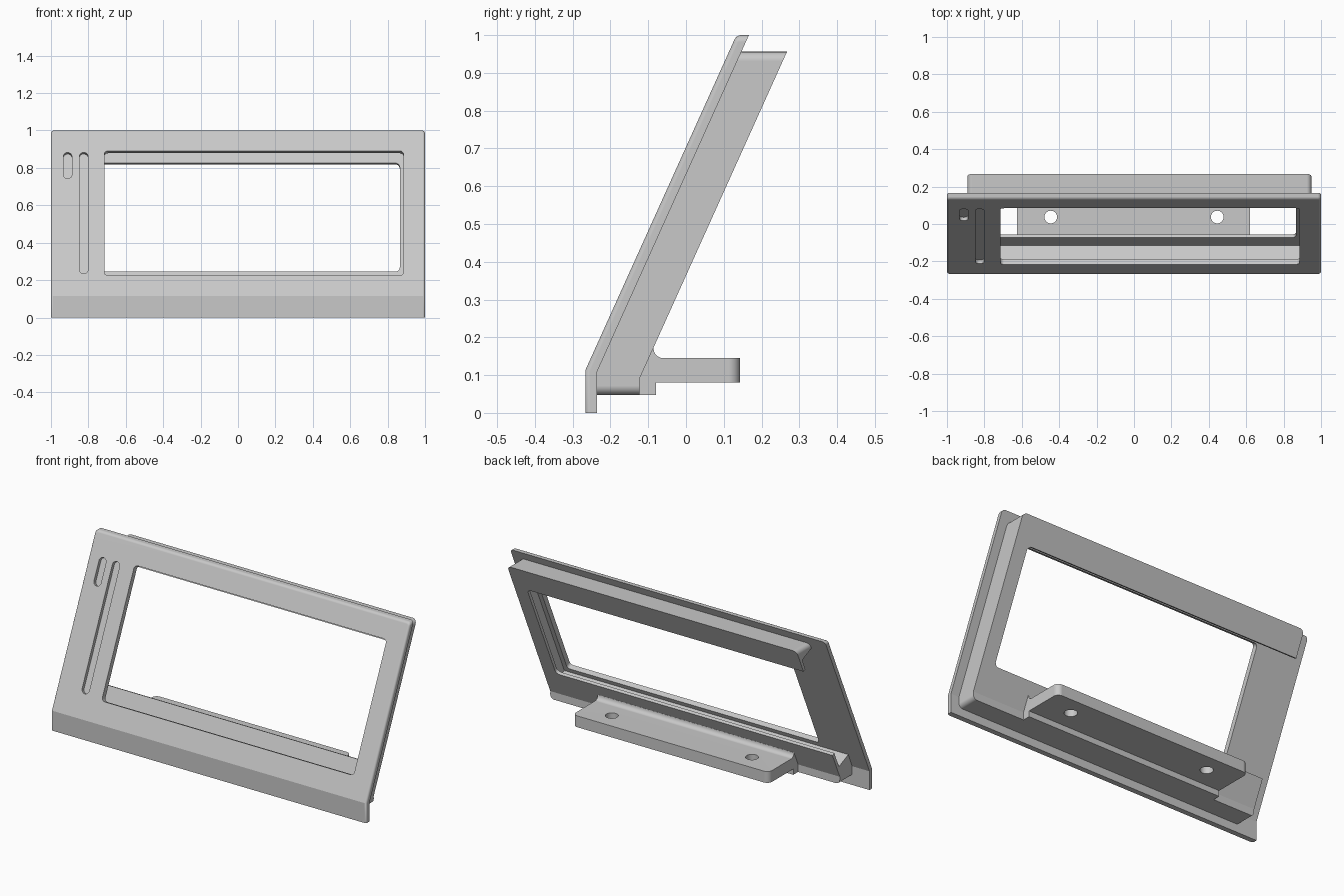
import bpy, bmesh, math
from mathutils import Matrix, Vector

default = bpy.data.objects.get("Cube")
if default:
    bpy.data.objects.remove(default)

# One plain grey for everything
grey = bpy.data.materials.new("plain_grey")
grey.use_nodes = True
COLOUR = (0.58, 0.58, 0.58, 1)
grey.diffuse_color = COLOUR
grey.node_tree.nodes["Principled BSDF"].inputs["Base Color"].default_value = COLOUR

# Sloped frame: u runs up the slope, v runs back through the panel
ANGLE = math.atan(0.451)
S, C = math.sin(ANGLE), math.cos(ANGLE)
BEND = Vector((0, -0.266, 0.114))
SLOPE = Matrix(((1, 0, 0, 0), (0, S, C, BEND.y), (0, C, -S, BEND.z), (0, 0, 0, 1)))
PANEL, DEPTH = 0.03, 0.14


def on_slope(v, z):
    """Point (y, z) at height z on the sloped plane lying v behind the front."""
    return (BEND.y + v / C + (z - BEND.z) * S / C, z)


def face_outward(bm):
    """Make the closed solid's faces point outward."""
    bm.normal_update()
    bmesh.ops.recalc_face_normals(bm, faces=bm.faces)
    if bm.calc_volume(signed=True) < 0:
        bmesh.ops.reverse_faces(bm, faces=bm.faces)
    bm.normal_update()


def finish(bm, name):
    face_outward(bm)
    mesh = bpy.data.meshes.new(name)
    bm.to_mesh(mesh)
    bm.free()
    obj = bpy.data.objects.new(name, mesh)
    bpy.context.collection.objects.link(obj)
    mesh.materials.append(grey)
    return obj


def round_edges(bm, test, radius, segments=6):
    edges = [e for e in bm.edges if test(e)]
    bmesh.ops.bevel(bm, geom=edges, offset=radius, segments=segments,
                    profile=0.5, affect='EDGES', clamp_overlap=True)
    bm.normal_update()


def along(edge, axis):
    return abs((edge.verts[1].co - edge.verts[0].co).normalized()[axis]) > 0.99


def extrude_profile(points, x0, x1):
    """Closed prism with a (y, z) outline running from x0 to x1."""
    bm = bmesh.new()
    ends = [[bm.verts.new((x, y, z)) for y, z in points] for x in (x0, x1)]
    for end in ends:
        bm.faces.new(end)
    for i in range(len(points)):
        bm.faces.new((ends[0][i - 1], ends[0][i], ends[1][i], ends[1][i - 1]))
    face_outward(bm)
    return bm


def slope_cutter(name, x, u, v, radius=0):
    """Box in the sloped frame with corners rounded along v."""
    bm = bmesh.new()
    bmesh.ops.create_cube(bm, size=1)
    for vert in bm.verts:
        vert.co = [a + (b - a) * (c + 0.5) for (a, b), c in zip((x, u, v), vert.co)]
    bm.normal_update()
    if radius:
        round_edges(bm, lambda e: along(e, 2), radius)
    bm.transform(SLOPE)
    return finish(bm, name)


def cut(obj, cutters):
    for cutter in cutters:
        mod = obj.modifiers.new(cutter.name, 'BOOLEAN')
        mod.operation, mod.solver, mod.object = 'DIFFERENCE', 'EXACT', cutter
    bpy.context.view_layer.update()
    graph = bpy.context.evaluated_depsgraph_get()
    mesh = bpy.data.meshes.new_from_object(obj.evaluated_get(graph))
    obj.modifiers.clear()
    obj.data = mesh
    for cutter in cutters:
        bpy.data.objects.remove(cutter)


# Front panel: upright skirt, bend, slope and level top
back_bend = BEND.z - PANEL * math.tan(ANGLE / 2)
bm = extrude_profile([(BEND.y, 0), (BEND.y + PANEL, 0), (BEND.y + PANEL, back_bend),
                      on_slope(PANEL, 1), on_slope(0, 1), (BEND.y, BEND.z)], -1, 1)
round_edges(bm, lambda e: along(e, 1) and e.verts[0].co.z > 0.9, 0.018)
round_edges(bm, lambda e: sum(f.normal.y < -0.8 for f in e.link_faces) == 1
            and max(v.co.z for v in e.verts) > 0.02, 0.012, 4)
front_panel = finish(bm, "front_panel")
cut(front_panel, [
    slope_cutter("window", (-0.715, 0.885), (0.122, 0.852), (-0.1, 0.1), 0.02),
    slope_cutter("long_groove", (-0.848, -0.802), (0.133, 0.843), (-0.1, 0.02), 0.0225),
    slope_cutter("short_groove", (-0.933, -0.888), (0.69, 0.843), (-0.1, 0.02), 0.0225),
])

# Rear channel: slide-in pocket, open at the right end
lap = PANEL - 0.004
bm = extrude_profile([(BEND.y + lap, 0.047), (-0.123, 0.047), on_slope(DEPTH, 0.09),
                      on_slope(DEPTH, 0.956), on_slope(lap, 0.956),
                      (BEND.y + lap, BEND.z)], -0.89, 0.948)
round_edges(bm, lambda e: along(e, 1), 0.025)
rear_channel = finish(bm, "rear_channel")
cut(rear_channel, [
    slope_cutter("pocket", (-1.2, 0.912), (0.095, 0.905), (-0.1, 0.122)),
    slope_cutter("rear_opening", (-1.2, 0.865), (0.199, 0.836), (0.1, 0.3), 0.025),
])

# Mounting shelf with a foot, a filleted root and two screw holes
fillet = [(-0.06 - 0.026 * math.sin(t), 0.171 - 0.026 * math.cos(t))
          for t in (i * math.pi / 12 for i in range(7))]
bm = extrude_profile([(-0.125, 0.047), (-0.08, 0.047), (-0.08, 0.08), (0.143, 0.08),
                      (0.143, 0.145)] + fillet + [on_slope(DEPTH - 0.01, 0.171),
                      on_slope(DEPTH - 0.004, 0.09)], -0.625, 0.62)
round_edges(bm, lambda e: along(e, 2) and e.verts[0].co.y > 0.14, 0.03)
mounting_shelf = finish(bm, "mounting_shelf")
holes = []
for x in (-0.445, 0.445):
    bm = bmesh.new()
    bmesh.ops.create_cone(bm, cap_ends=True, segments=32, radius1=0.034, radius2=0.034,
                          depth=0.4, matrix=Matrix.Translation((x, 0.037, 0.11)))
    holes.append(finish(bm, "screw_hole"))
cut(mounting_shelf, holes)

# Smooth the rounded corners, keep the flats crisp
for obj in (front_panel, rear_channel, mounting_shelf):
    bpy.ops.object.select_all(action='DESELECT')
    obj.select_set(True)
    bpy.context.view_layer.objects.active = obj
    bpy.ops.object.shade_smooth_by_angle(angle=math.radians(23))
    obj.modifiers.new("flat_faces", 'WEIGHTED_NORMAL').keep_sharp = True
